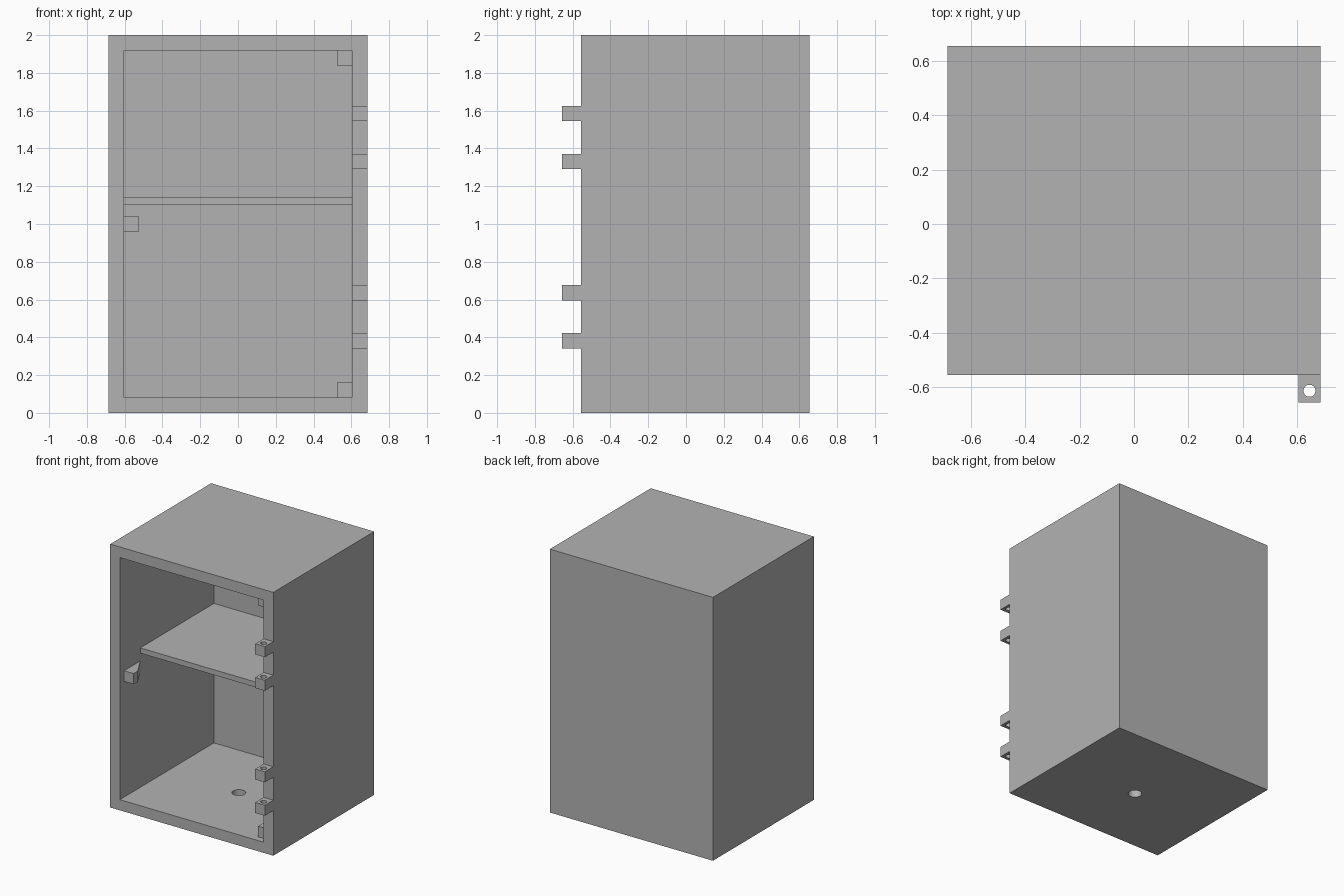
import bpy, bmesh
from mathutils import Vector

if "Cube" in bpy.data.objects:
    bpy.data.objects.remove(bpy.data.objects["Cube"])

grey = bpy.data.materials.new("plain_grey")
grey.use_nodes = True
colour = (0.45, 0.45, 0.45, 1)
grey.diffuse_color = colour
grey.node_tree.nodes["Principled BSDF"].inputs["Base Color"].default_value = colour


def prism(name, outline, z0, z1):
    """Extrude a plan outline from z0 up to z1."""
    bm = bmesh.new()
    base = bm.faces.new([bm.verts.new((x, y, z0)) for x, y in outline])
    ext = bmesh.ops.extrude_face_region(bm, geom=[base])
    tops = [v for v in ext["geom"] if isinstance(v, bmesh.types.BMVert)]
    bmesh.ops.translate(bm, verts=tops, vec=Vector((0, 0, z1 - z0)))
    bmesh.ops.recalc_face_normals(bm, faces=bm.faces)
    mesh = bpy.data.meshes.new(name)
    bm.to_mesh(mesh)
    bm.free()
    mesh.materials.append(grey)
    obj = bpy.data.objects.new(name, mesh)
    bpy.context.collection.objects.link(obj)
    return obj


def box(name, x0, x1, y0, y1, z0, z1):
    return prism(name, [(x0, y0), (x1, y0), (x1, y1), (x0, y1)], z0, z1)


def cut(target, cutter):
    """Subtract the cutter, then discard it."""
    mod = target.modifiers.new("cut", "BOOLEAN")
    mod.operation = "DIFFERENCE"
    mod.solver = "EXACT"
    mod.object = cutter
    bpy.context.view_layer.objects.active = target
    bpy.ops.object.modifier_apply(modifier=mod.name)
    bpy.data.objects.remove(cutter)


def drill(target, x, y, z, radius):
    bpy.ops.mesh.primitive_cylinder_add(vertices=32, radius=radius, depth=0.3, location=(x, y, z))
    drill_bit = bpy.context.object
    drill_bit.data.materials.append(grey)
    cut(target, drill_bit)
    bpy.context.view_layer.objects.active = target
    target.select_set(True)
    bpy.ops.object.shade_smooth_by_angle()
    target.select_set(False)


# Overall size and inner cavity
W, FRONT, BACK, H = 0.685, -0.555, 0.655, 2.0
T = 0.081
IN = W - T

# Open-fronted cabinet with a drain hole in the floor
cabinet = box("cabinet_shell", -W, W, FRONT, BACK, 0, H)
cut(cabinet, box("cavity", -IN, IN, FRONT - 0.2, BACK - T, T, H - T))
drill(cabinet, 0, 0.01, 0.04, 0.048)

# Shelf
box("shelf", -IN, IN, -0.31, BACK - T, 1.10, 1.14)

# Door stops: blocks tapering back into the side walls
def door_stop(name, side, z0):
    plan = [(IN, -0.505), (IN - T, -0.505), (IN - T, -0.455), (IN, -0.31)]
    prism(name, [(side * x, y) for x, y in plan], z0, z0 + T)

door_stop("left_upper_stop", 1, H - 2 * T)
door_stop("left_lower_stop", 1, T)
door_stop("right_middle_stop", -1, 0.96)

# Hinge knuckles with pin holes
for i, z in enumerate((0.342, 0.596, 1.291, 1.546)):
    knuckle = box(f"hinge_knuckle_{i + 1}", IN, W, -0.656, FRONT, z, z + 0.08)
    drill(knuckle, 0.645, -0.613, z + 0.04, 0.022)
